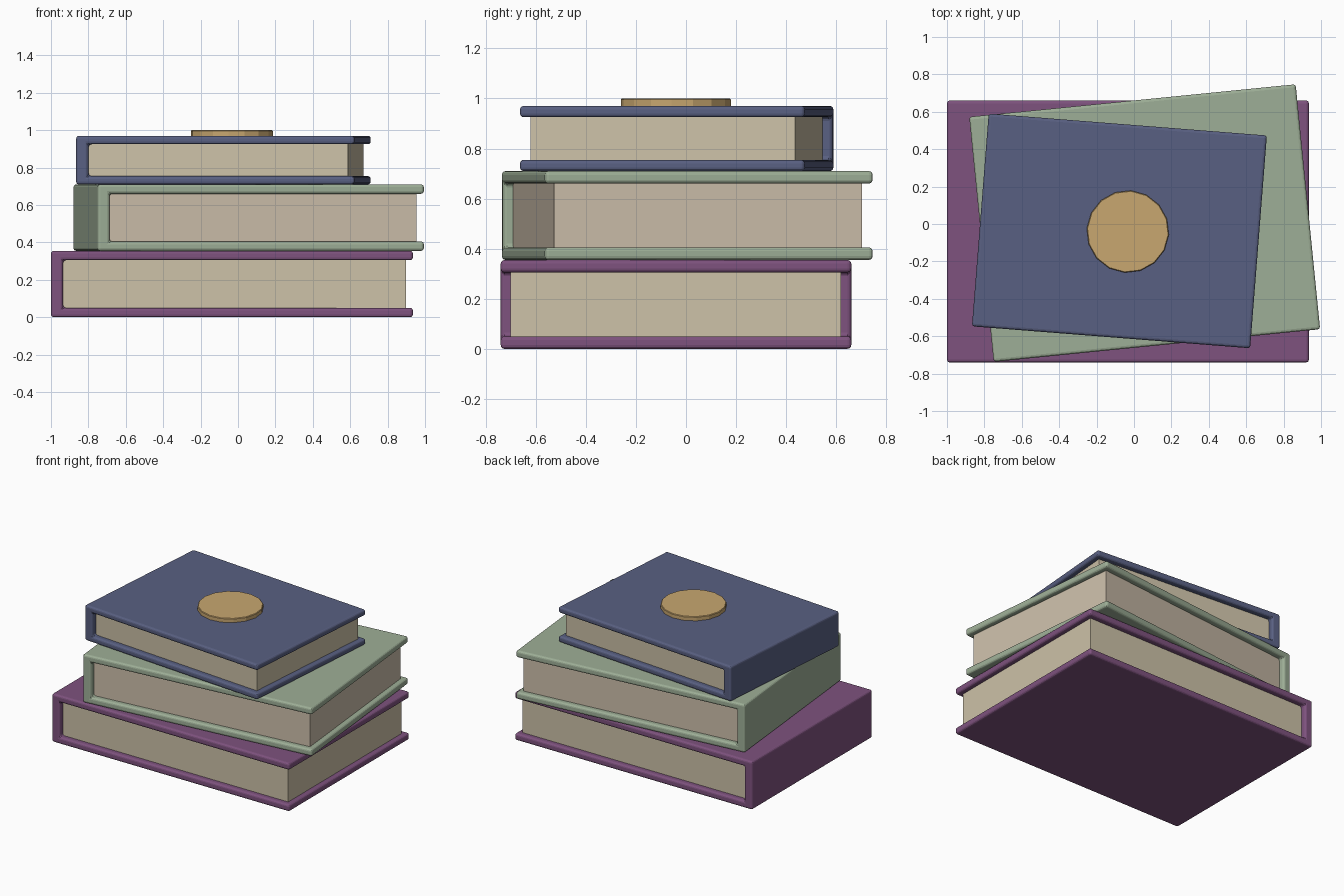
import bpy, bmesh, math
from mathutils import Matrix

if "Cube" in bpy.data.objects:
    bpy.data.objects.remove(bpy.data.objects["Cube"])


def material(name, rgb):
    """Flat colour from 0-255 display values."""
    m = bpy.data.materials.new(name)
    lin = [((c / 255 + 0.055) / 1.055) ** 2.4 for c in rgb]
    m.diffuse_color = (*lin, 1)
    m.use_nodes = True
    m.node_tree.nodes["Principled BSDF"].inputs["Base Color"].default_value = m.diffuse_color
    return m


PURPLE = material("plum cover", (126, 82, 126))
GREEN = material("sage cover", (158, 175, 151))
BLUE = material("slate blue cover", (89, 96, 130))
CREAM = material("cream paper", (205, 194, 168))
ROSY = material("rosy paper", (204, 190, 170))
GOLD = material("gold", (200, 167, 112))


def finish(name, bm, mat, place, bevel=0, segments=1):
    bmesh.ops.recalc_face_normals(bm, faces=bm.faces)
    me = bpy.data.meshes.new(name)
    bm.to_mesh(me)
    bm.free()
    me.materials.append(mat)
    ob = bpy.data.objects.new(name, me)
    bpy.context.collection.objects.link(ob)
    ob.matrix_world = place
    if bevel:
        mod = ob.modifiers.new("rounded edges", 'BEVEL')
        mod.width, mod.segments = bevel, segments
        mod.limit_method = 'ANGLE'
    return ob


def prism(profile, depth):
    """Extrude an x-z profile along y, centred."""
    bm = bmesh.new()
    face = bm.faces.new([bm.verts.new((x, -depth / 2, z)) for x, z in profile])
    ext = bmesh.ops.extrude_face_region(bm, geom=[face])
    verts = [v for v in ext["geom"] if isinstance(v, bmesh.types.BMVert)]
    bmesh.ops.translate(bm, vec=(0, depth, 0), verts=verts)
    return bm


def book(name, centre, angle, w, d, h, board, cover_mat, page_mat, spine=0.065):
    place = Matrix.Translation(centre) @ Matrix.Rotation(math.radians(angle), 4, 'Z')
    l, r, s = -w / 2, w / 2, -w / 2 + spine
    # cover: two boards joined by the spine in one C-shaped profile
    c_shape = [(l, 0), (r, 0), (r, board), (s, board),
               (s, h - board), (r, h - board), (r, h), (l, h)]
    finish(name + "_cover", prism(c_shape, d), cover_mat, place, 0.015, 3)
    # page block set back from the board edges
    pr = r - 0.036
    block = [(s - 0.01, board - 0.003), (pr, board - 0.003),
             (pr, h - board + 0.003), (s - 0.01, h - board + 0.003)]
    finish(name + "_pages", prism(block, d - 0.08), page_mat, place)
    return place


book("bottom_book", (-0.0325, -0.04, 0), 0, 1.935, 1.40, 0.355, 0.05, PURPLE, CREAM)
book("middle_book", (0.057, 0.005, 0.355), 5.7, 1.754, 1.316, 0.355, 0.05, GREEN, ROSY)
top = book("top_book", (-0.078, -0.037, 0.71), -4.5, 1.492, 1.141, 0.26, 0.045, BLUE, CREAM)

# round medallion on the top cover
bm = bmesh.new()
bmesh.ops.create_cone(bm, cap_ends=True, segments=16, radius1=0.22, radius2=0.22, depth=0.04)
finish("medallion", bm, GOLD, top @ Matrix.Translation((0.045, 0, 0.27)), 0.004, 1)
